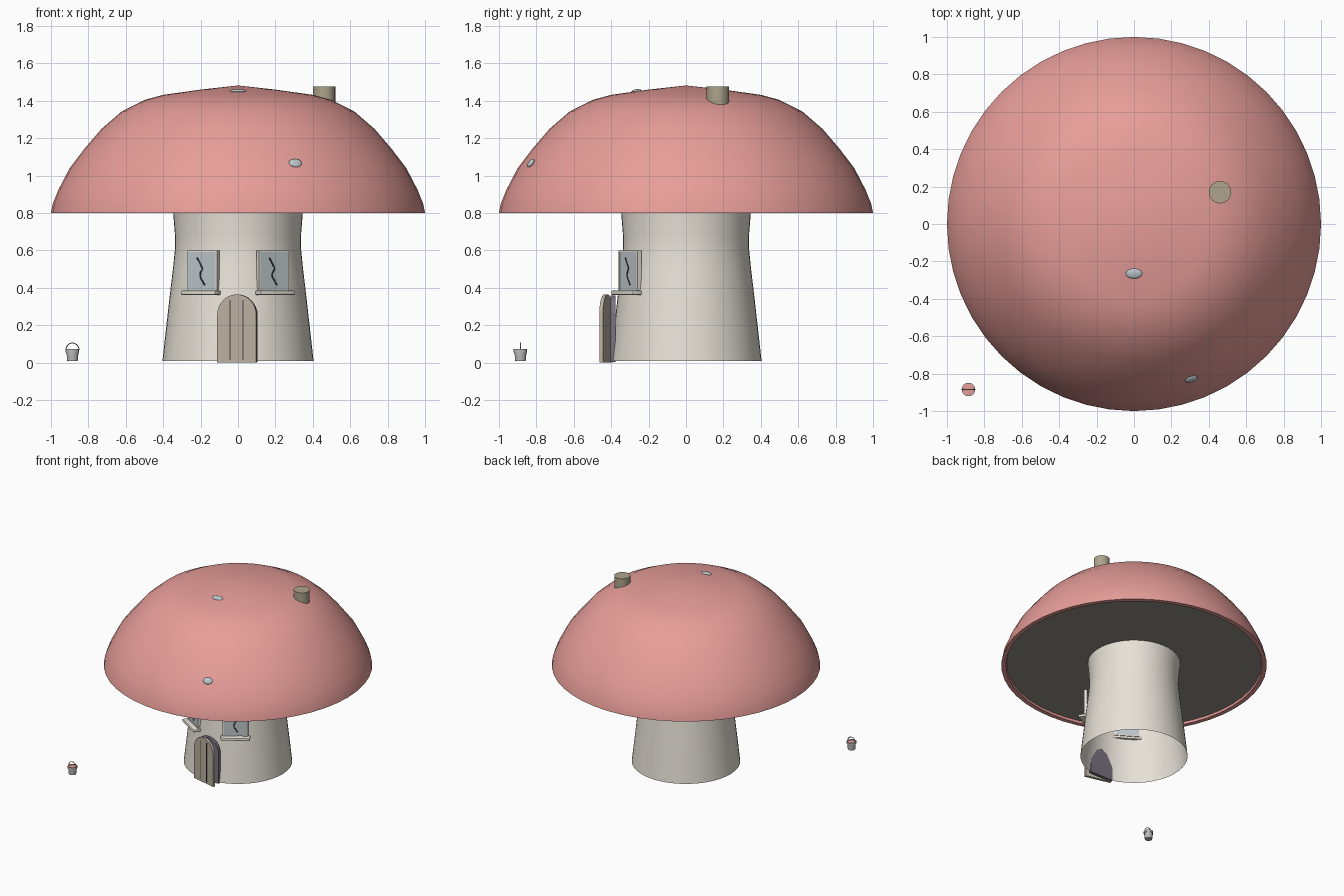
import bpy, bmesh, math
from mathutils import Matrix, Vector

if "Cube" in bpy.data.objects:
    bpy.data.objects.remove(bpy.data.objects["Cube"])


def mat(name, r, g, b):
    m = bpy.data.materials.new(name)
    m.diffuse_color = (r, g, b, 1)
    m.use_nodes = True
    m.node_tree.nodes["Principled BSDF"].inputs["Base Color"].default_value = m.diffuse_color
    return m


RED = mat("red", 0.80, 0.34, 0.32)
CREAM = mat("cream", 0.80, 0.76, 0.68)
WOOD = mat("wood", 0.50, 0.43, 0.35)
TAN = mat("tan", 0.42, 0.37, 0.26)
DARK = mat("dark", 0.06, 0.05, 0.05)
PURPLE = mat("purple", 0.20, 0.17, 0.22)
GLASS = mat("glass", 0.52, 0.58, 0.60)
UNDER = mat("underside", 0.30, 0.28, 0.25)
METAL = mat("metal", 0.50, 0.50, 0.52)


def finish(name, bm, material, matrix=None, smooth=True, fix=True):
    if matrix is not None:
        bm.transform(matrix)
    if fix:
        bmesh.ops.recalc_face_normals(bm, faces=bm.faces)
    me = bpy.data.meshes.new(name)
    bm.to_mesh(me)
    bm.free()
    ob = bpy.data.objects.new(name, me)
    bpy.context.collection.objects.link(ob)
    me.materials.append(material)
    if smooth:
        bpy.ops.object.select_all(action='DESELECT')
        ob.select_set(True)
        bpy.context.view_layer.objects.active = ob
        bpy.ops.object.shade_smooth_by_angle(angle=math.radians(35))
    return ob


def lathe(name, profile, material, steps=48, centre=(0, 0, 0)):
    bm = bmesh.new()
    vs = [bm.verts.new((r, 0, z)) for r, z in profile]
    es = [bm.edges.new(p) for p in zip(vs, vs[1:])]
    bmesh.ops.spin(bm, geom=vs + es, axis=(0, 0, 1), cent=(0, 0, 0),
                   angle=2 * math.pi, steps=steps, use_merge=True)
    bmesh.ops.remove_doubles(bm, verts=bm.verts, dist=1e-5)
    return finish(name, bm, material, Matrix.Translation(centre))


def box(name, lo, hi, material, matrix=None, bevel=0.0):
    lo, hi = Vector(lo), Vector(hi)
    bm = bmesh.new()
    bmesh.ops.create_cube(bm, size=1)
    bm.transform(Matrix.Translation((lo + hi) / 2) @ Matrix.Diagonal((*(hi - lo), 1)))
    if bevel:
        bmesh.ops.bevel(bm, geom=bm.edges[:], offset=bevel, segments=2,
                        profile=0.5, affect='EDGES')
    return finish(name, bm, material, matrix)


def arch(name, w, h, depth, material, matrix):
    # upright slab with a half-round top, x from 0 to w, front at y = 0
    r = w / 2
    pts = [(0, 0), (w, 0)]
    pts += [(r + r * math.cos(math.pi * i / 16), h - r + r * math.sin(math.pi * i / 16))
            for i in range(17)]
    bm = bmesh.new()
    f = bm.faces.new([bm.verts.new((x, 0, z)) for x, z in pts])
    ext = bmesh.ops.extrude_face_region(bm, geom=[f])
    bmesh.ops.translate(bm, vec=(0, depth, 0),
                        verts=[g for g in ext["geom"] if isinstance(g, bmesh.types.BMVert)])
    return finish(name, bm, material, matrix)


def tube(name, pts, radius, material, matrix=None):
    cu = bpy.data.curves.new(name, 'CURVE')
    cu.dimensions = '3D'
    cu.bevel_depth = radius
    cu.bevel_resolution = 1
    cu.use_fill_caps = True
    sp = cu.splines.new('POLY')
    sp.points.add(len(pts) - 1)
    for p, c in zip(sp.points, pts):
        p.co = (*c, 1)
    cu.materials.append(material)
    ob = bpy.data.objects.new(name, cu)
    if matrix is not None:
        ob.matrix_world = matrix
    bpy.context.collection.objects.link(ob)


# Mushroom cap with a thick rim, and its flat underside
lathe("cap", [(0.96, 0.82), (0.965, 0.80), (1.0, 0.80), (0.99, 0.85), (0.96, 0.925),
              (0.90, 1.04), (0.82, 1.145), (0.73, 1.25), (0.62, 1.345), (0.50, 1.405),
              (0.40, 1.432), (0.20, 1.46), (0, 1.482)], RED)
lathe("cap_underside", [(0.963, 0.818), (0, 0.818)], UNDER)

# Hollow stem, open at the bottom
lathe("stem", [(0.404, 0.01), (0.385, 0.18), (0.366, 0.35), (0.348, 0.50),
               (0.337, 0.61), (0.337, 0.68), (0.348, 0.82)], CREAM)

# Chimney
lathe("chimney", [(0, 1.36), (0.06, 1.36), (0.06, 1.477), (0, 1.477)], TAN, 24, (0.46, 0.17, 0))

# Pale spots lying on the cap
for i, (loc, tilt, turn, size) in enumerate([
        ((0, -0.265, 1.452), 7, 0, (0.044, 0.027, 0.010)),
        ((0.307, -0.83, 1.068), 58, 20, (0.036, 0.026, 0.010))]):
    bm = bmesh.new()
    bmesh.ops.create_uvsphere(bm, u_segments=20, v_segments=10, radius=1)
    m = (Matrix.Translation(loc) @ Matrix.Rotation(math.radians(turn), 4, 'Z')
         @ Matrix.Rotation(math.radians(tilt), 4, 'X') @ Matrix.Diagonal((*size, 1)))
    finish(f"spot_{i + 1}", bm, GLASS, m)

# Doorway and the door standing ajar, hinged on the left
arch("doorway", 0.21, 0.355, 0.025, PURPLE, Matrix.Translation((-0.105, -0.403, 0.005)))
hinge = Matrix.Translation((-0.111, -0.412, 0)) @ Matrix.Rotation(math.radians(-14), 4, 'Z')
arch("door", 0.214, 0.365, 0.02, WOOD, hinge)
for i, x in enumerate((0.071, 0.143)):
    box(f"door_groove_{i + 1}", (x - 0.003, -0.002, 0.015), (x + 0.003, 0.004, 0.335), DARK, hinge)

# Two windows turned to follow the stem, each with sill and cracked pane
for side, ang in (("left", -32), ("right", 32)):
    m = Matrix.Rotation(math.radians(ang), 4, 'Z')
    box(f"{side}_window_pane", (-0.088, -0.363, 0.387), (0.088, -0.345, 0.593), GLASS, m)
    for part, lo, hi in (("left_frame", (-0.095, 0.38), (-0.087, 0.60)),
                         ("right_frame", (0.087, 0.38), (0.095, 0.60)),
                         ("top_frame", (-0.095, 0.592), (0.095, 0.60)),
                         ("bottom_frame", (-0.095, 0.38), (0.095, 0.388))):
        box(f"{side}_window_{part}", (lo[0], -0.365, lo[1]), (hi[0], -0.34, hi[1]), CREAM, m)
    box(f"{side}_window_sill", (-0.11, -0.405, 0.362), (0.11, -0.345, 0.385), CREAM, m, 0.007)
    tube(f"{side}_window_crack",
         [(x, -0.364, z) for x, z in ((-0.03, 0.56), (-0.012, 0.53), (0.004, 0.505),
                                      (-0.01, 0.48), (-0.012, 0.46), (0.018, 0.415))],
         0.004, DARK, m)

# Bucket with red contents and a hoop handle
spot = (-0.885, -0.885, 0)
lathe("bucket", [(0, 0.008), (0.028, 0.008), (0.032, 0.055), (0.036, 0.055), (0.036, 0.072),
                 (0.032, 0.072), (0.032, 0.062)], METAL, 24, spot)
lathe("bucket_contents", [(0.033, 0.066), (0, 0.068)], RED, 24, spot)
tube("bucket_handle",
     [(0.035 * math.cos(math.pi * i / 14), 0, 0.068 + 0.037 * math.sin(math.pi * i / 14))
      for i in range(15)], 0.003, METAL, Matrix.Translation(spot))
